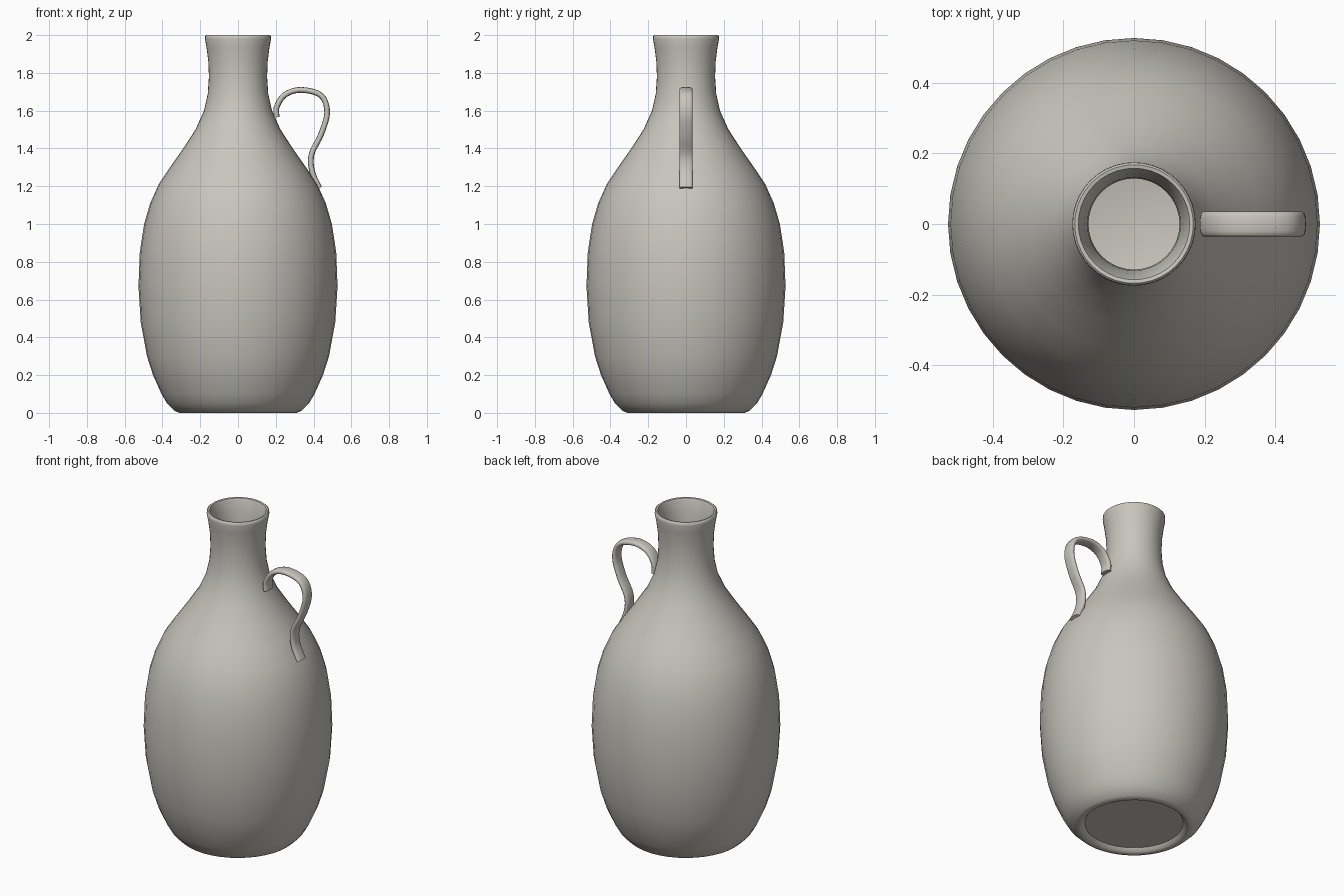
import bpy, bmesh, math
from mathutils import Vector

cube = bpy.data.objects.get("Cube")
if cube:
    bpy.data.objects.remove(cube, do_unlink=True)

SIDES = 40

clay = bpy.data.materials.new("warm grey clay")
clay.use_nodes = True
colour = (0.58, 0.56, 0.51, 1)
clay.diffuse_color = colour
clay.node_tree.nodes["Principled BSDF"].inputs["Base Color"].default_value = colour


def add_object(name, bm):
    bmesh.ops.recalc_face_normals(bm, faces=bm.faces)
    mesh = bpy.data.meshes.new(name)
    bm.to_mesh(mesh)
    bm.free()
    mesh.materials.append(clay)
    obj = bpy.data.objects.new(name, mesh)
    bpy.context.collection.objects.link(obj)
    bpy.ops.object.select_all(action="DESELECT")
    obj.select_set(True)
    bpy.context.view_layer.objects.active = obj
    bpy.ops.object.shade_smooth_by_angle(angle=math.radians(50))
    return obj


def bridge(bm, a, b):
    n = len(a)
    for i in range(n):
        bm.faces.new((a[i], a[(i + 1) % n], b[(i + 1) % n], b[i]))


def lathe(name, profile):
    """Revolve (radius, height) pairs around z; both ends are closed flat."""
    bm = bmesh.new()
    rings = []
    for r, z in profile:
        rings.append([bm.verts.new((r * math.cos(i * math.tau / SIDES),
                                    r * math.sin(i * math.tau / SIDES), z))
                      for i in range(SIDES)])
    for a, b in zip(rings, rings[1:]):
        bridge(bm, a, b)
    bm.faces.new(rings[0])
    bm.faces.new(rings[-1])
    return add_object(name, bm)


def smooth_path(points, steps):
    """Catmull-Rom curve through the points."""
    pts = [Vector(p) for p in points]
    pts = [2 * pts[0] - pts[1]] + pts + [2 * pts[-1] - pts[-2]]
    out = []
    for p0, p1, p2, p3 in zip(pts, pts[1:], pts[2:], pts[3:]):
        for s in range(steps):
            t = s / steps
            out.append(0.5 * (2 * p1 + (p2 - p0) * t
                              + (2 * p0 - 5 * p1 + 4 * p2 - p3) * t * t
                              + (3 * p1 - p0 - 3 * p2 + p3) * t ** 3))
    return out + [pts[-2]]


def strap(name, path, thick, width, sides=14):
    """Sweep a rounded flat section along a path in the xz plane."""
    bm = bmesh.new()
    rings = []
    last = len(path) - 1
    for i, p in enumerate(path):
        d = (path[min(i + 1, last)] - path[max(i - 1, 0)]).normalized()
        normal = Vector((d.y, -d.x))
        ring = []
        for k in range(sides):
            c, s = math.cos(k * math.tau / sides), math.sin(k * math.tau / sides)
            c = math.copysign(abs(c) ** 0.7, c)
            s = math.copysign(abs(s) ** 0.7, s)
            q = p + normal * c * thick / 2
            ring.append(bm.verts.new((q.x, s * width / 2, q.y)))
        rings.append(ring)
    for a, b in zip(rings, rings[1:]):
        bridge(bm, a, b)
    bm.faces.new(rings[0])
    bm.faces.new(rings[-1])
    return add_object(name, bm)


# Outer wall, from the foot up to the lip
outer = [(0.31, 0), (0.335, 0.01), (0.375, 0.05), (0.405, 0.1), (0.45, 0.2),
         (0.482, 0.3), (0.515, 0.48), (0.527, 0.67), (0.52, 0.85),
         (0.497, 1.0), (0.465, 1.11), (0.42, 1.21), (0.36, 1.3),
         (0.29, 1.4), (0.225, 1.5), (0.18, 1.6), (0.16, 1.69), (0.154, 1.78),
         (0.157, 1.86), (0.166, 1.93), (0.175, 1.98)]
lip = [(0.174, 1.995), (0.168, 2.0), (0.158, 1.998), (0.153, 1.985)]
# Inner wall follows the outer one at wall thickness
inner = [(r - 0.025, z) for r, z in reversed(outer) if 0.08 < z < 1.95]
# Recessed underside inside a foot ring
foot = [(0.275, 0.025), (0.29, 0.006)]

lathe("vase_body", foot + outer + lip + inner + [(0.33, 0.05)])

# Looped strap handle on the left shoulder
handle = smooth_path([(0.205, 1.565), (0.205, 1.62), (0.25, 1.685), (0.335, 1.71),
                      (0.44, 1.68), (0.472, 1.59), (0.44, 1.475),
                      (0.39, 1.37), (0.392, 1.28), (0.43, 1.19)], 5)
strap("handle", handle, 0.03, 0.072)
